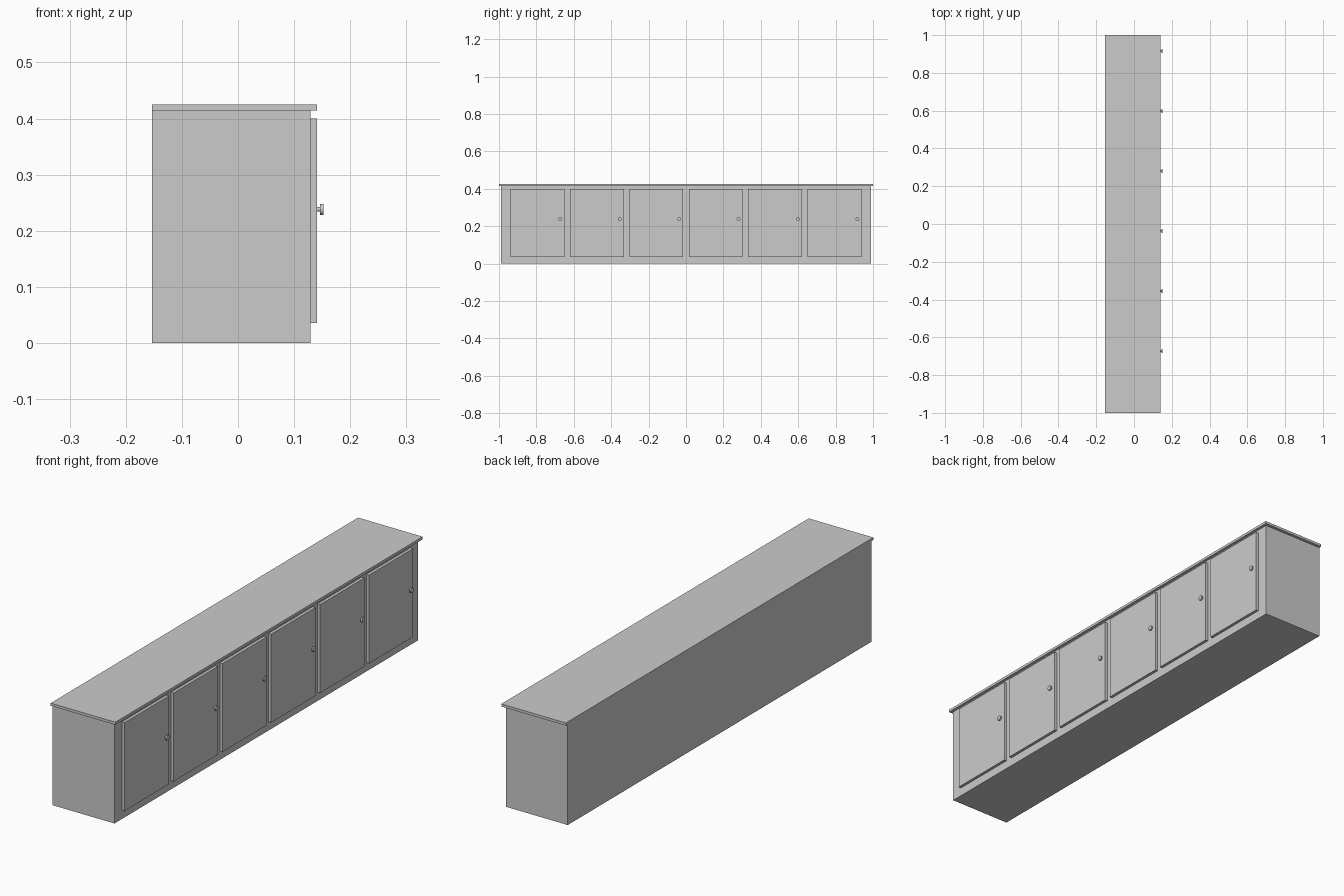
import bpy
from math import pi

if "Cube" in bpy.data.objects:
    bpy.data.objects.remove(bpy.data.objects["Cube"])


def box(name, x, y, z):
    """Axis-aligned box from (min, max) ranges."""
    bpy.ops.mesh.primitive_cube_add(
        size=1, location=(sum(x) / 2, sum(y) / 2, sum(z) / 2))
    ob = bpy.context.object
    ob.name = name
    ob.scale = (x[1] - x[0], y[1] - y[0], z[1] - z[0])
    bpy.ops.object.transform_apply(location=False, rotation=False, scale=True)
    return ob


def disc(name, radius, x, y, z):
    """Cylinder lying along x."""
    bpy.ops.mesh.primitive_cylinder_add(
        vertices=24, radius=radius, depth=x[1] - x[0],
        location=(sum(x) / 2, y, z), rotation=(0, pi / 2, 0))
    ob = bpy.context.object
    ob.name = name
    bpy.ops.object.shade_smooth_by_angle()
    return ob


BACK, FACE, DOOR_FACE = -0.153, 0.129, 0.141

# Carcass and overhanging top
box("cabinet_body", (BACK, FACE), (-0.988, 0.988), (0, 0.414))
box("cabinet_top", (BACK, DOOR_FACE), (-1, 1), (0.414, 0.425))

# Six doors, each with a round knob near its right edge
DOOR_W, PITCH, KNOB_Z = 0.288, 0.3178, 0.238
for i in range(6):
    yc = (i - 2.5) * PITCH
    box(f"door_{i + 1}", (FACE, DOOR_FACE),
        (yc - DOOR_W / 2, yc + DOOR_W / 2), (0.036, 0.400))
    yk = yc + DOOR_W / 2 - 0.022
    disc(f"knob_stem_{i + 1}", 0.004, (DOOR_FACE, 0.146), yk, KNOB_Z)
    disc(f"knob_{i + 1}", 0.010, (0.146, 0.152), yk, KNOB_Z)
